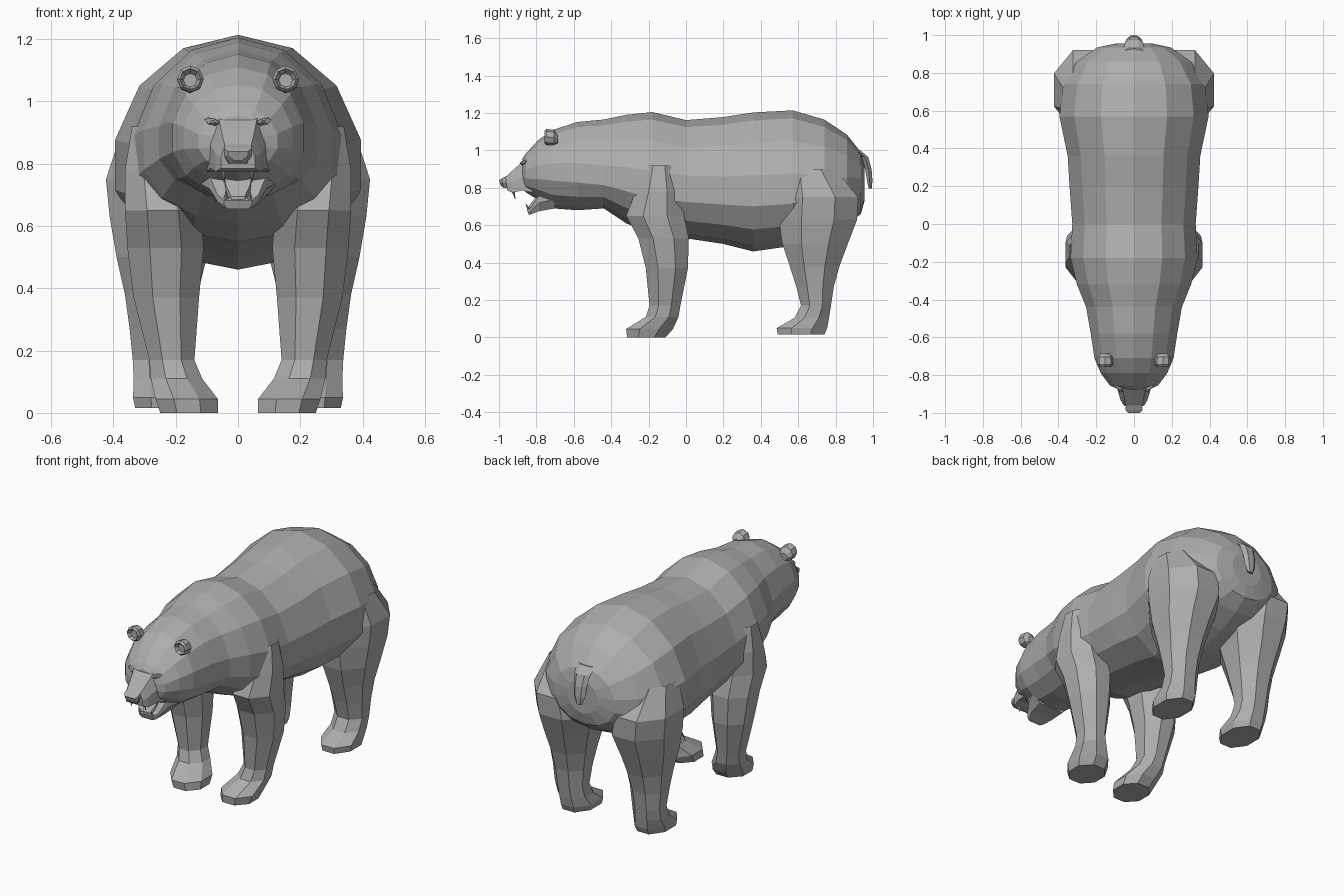
import bpy, bmesh, math
from mathutils import Vector, Matrix

fur = bpy.data.materials.new("grey_fur")
fur.diffuse_color = (0.42, 0.42, 0.42, 1)


def loft(name, rings, mirror=False, caps=(True, True)):
    """Skin a list of equal-length rings of points; optionally mirror over x."""
    bm = bmesh.new()
    loops = [[bm.verts.new(p) for p in r] for r in rings]
    n = len(loops[0])
    for a, b in zip(loops, loops[1:]):
        for i in range(n):
            j = (i + 1) % n
            bm.faces.new((a[i], a[j], b[j], b[i]))
    if caps[0]:
        bm.faces.new(loops[0][::-1])
    if caps[1]:
        bm.faces.new(loops[-1])
    if mirror:
        geo = bmesh.ops.duplicate(bm, geom=bm.verts[:] + bm.edges[:] + bm.faces[:])["geom"]
        for v in geo:
            if isinstance(v, bmesh.types.BMVert):
                v.co.x *= -1
    bmesh.ops.recalc_face_normals(bm, faces=bm.faces[:])
    mesh = bpy.data.meshes.new(name)
    bm.to_mesh(mesh)
    bm.free()
    mesh.materials.append(fur)
    ob = bpy.data.objects.new(name, mesh)
    bpy.context.collection.objects.link(ob)
    return ob


def body_ring(y, top, bot, w, mid, n=14, lean=0.0):
    """Egg-shaped upright section; lean pushes the top backwards."""
    pts = []
    for i in range(n):
        a = 2 * math.pi * i / n + math.pi / 2
        s = math.sin(a)
        z = mid + s * ((top - mid) if s > 0 else (mid - bot))
        pts.append((w * math.cos(a), y + lean * s, z))
    return pts


def leg_ring(z, x0, x1, y0, y1, tilt=0.0):
    """Flat octagon filling the given x and y range; tilt lifts the outer side."""
    k = 1 / math.cos(math.pi / 8)
    pts = []
    for i in range(8):
        a = math.pi / 8 + i * math.pi / 4
        c, s = math.cos(a) * k, math.sin(a) * k
        pts.append(((x0 + x1) / 2 + c * (x1 - x0) / 2,
                    (y0 + y1) / 2 + s * (y1 - y0) / 2, z + tilt * c))
    return pts


def box_ring(y, w_top, w_bot, top, bot, dy=0.0):
    """Six-sided muzzle section, dy shifts the lower edge along y."""
    m = (top + bot) / 2
    wm = max(w_top, w_bot)
    return [(-w_top, y, top), (w_top, y, top), (wm, y + dy / 2, m),
            (w_bot, y + dy, bot), (-w_bot, y + dy, bot), (-wm, y + dy / 2, m)]


# Torso, neck and head: y, top, bottom, half width, height of widest line
torso = [
    (-0.875, 0.955, 0.800, 0.085, 0.87), (-0.855, 0.985, 0.775, 0.13, 0.87),
    (-0.79, 1.055, 0.735, 0.18, 0.88), (-0.71, 1.11, 0.69, 0.215, 0.88),
    (-0.58, 1.152, 0.68, 0.235, 0.87), (-0.44, 1.165, 0.69, 0.26, 0.85),
    (-0.32, 1.19, 0.61, 0.31, 0.83), (-0.18, 1.205, 0.55, 0.345, 0.80),
    (0.0, 1.162, 0.53, 0.335, 0.78), (0.20, 1.178, 0.50, 0.35, 0.77),
    (0.36, 1.203, 0.46, 0.36, 0.77), (0.57, 1.214, 0.49, 0.405, 0.78),
    (0.74, 1.165, 0.54, 0.385, 0.78), (0.86, 1.085, 0.60, 0.31, 0.79),
    (0.935, 0.99, 0.66, 0.20, 0.81), (0.955, 0.92, 0.73, 0.10, 0.83),
]
loft("torso_and_head", [body_ring(*r) for r in torso])

# Front legs: z, inner x, outer x, front y, back y
front = [
    (0.0, 0.065, 0.25, -0.315, -0.11), (0.045, 0.065, 0.265, -0.32, -0.07),
    (0.11, 0.115, 0.28, -0.215, -0.04), (0.17, 0.14, 0.285, -0.195, -0.03),
    (0.37, 0.125, 0.335, -0.215, 0.01), (0.53, 0.11, 0.355, -0.255, 0.015),
    (0.65, 0.12, 0.363, -0.32, -0.01), (0.78, 0.16, 0.363, -0.27, -0.03),
    (0.92, 0.23, 0.34, -0.22, -0.07),
]
loft("front_legs", [leg_ring(*r) for r in front], True, (True, False))

# Hind legs
hind = [
    (0.015, 0.15, 0.33, 0.49, 0.74), (0.05, 0.14, 0.337, 0.485, 0.755),
    (0.105, 0.155, 0.335, 0.58, 0.765), (0.17, 0.16, 0.338, 0.615, 0.775),
    (0.27, 0.15, 0.348, 0.59, 0.79), (0.38, 0.13, 0.363, 0.555, 0.82),
    (0.50, 0.10, 0.39, 0.515, 0.865), (0.63, 0.06, 0.412, 0.495, 0.915),
    (0.75, 0.08, 0.424, 0.50, 0.92), (0.90, 0.20, 0.375, 0.53, 0.80),
]
loft("hind_legs", [leg_ring(*r) for r in hind], True, (True, False))

# Upper muzzle and nose
loft("muzzle", [
    box_ring(-0.82, 0.07, 0.10, 0.975, 0.775),
    box_ring(-0.875, 0.06, 0.088, 0.94, 0.785),
    box_ring(-0.93, 0.05, 0.072, 0.89, 0.775),
    box_ring(-0.965, 0.042, 0.055, 0.858, 0.785, 0.01),
])
loft("nose", [
    box_ring(-0.955, 0.042, 0.03, 0.865, 0.80),
    box_ring(-0.985, 0.045, 0.025, 0.85, 0.80, 0.01),
    box_ring(-1.0, 0.032, 0.015, 0.84, 0.812, 0.01),
])

# Open lower jaw: wide at the hinge, dropping to a narrow chin
loft("lower_jaw", [
    box_ring(-0.70, 0.13, 0.08, 0.79, 0.69),
    box_ring(-0.785, 0.092, 0.07, 0.765, 0.675),
    box_ring(-0.825, 0.066, 0.05, 0.70, 0.66),
    box_ring(-0.85, 0.045, 0.035, 0.682, 0.655, 0.01),
])
loft("tongue", [
    box_ring(-0.78, 0.045, 0.045, 0.785, 0.75),
    box_ring(-0.815, 0.04, 0.04, 0.735, 0.70),
    box_ring(-0.845, 0.022, 0.022, 0.695, 0.675),
])


def fang(name, x, y, z0, z1, dy):
    """Pair of four-sided pointed teeth."""
    base = [(x + 0.010 * c, y + 0.010 * s, z0) for c, s in ((1, 0), (0, 1), (-1, 0), (0, -1))]
    tip = [(x + (p[0] - x) * 0.1, y + dy + (p[1] - y) * 0.1, z1) for p in base]
    loft(name, [base, tip], True)


fang("upper_fangs", 0.045, -0.925, 0.785, 0.74, 0.012)
fang("lower_fangs", 0.038, -0.838, 0.68, 0.715, -0.018)

# Ears: cupped discs with a dished front
ear = []
for y, r, lift in ((-0.685, 0.022, -0.01), (-0.705, 0.042, 0), (-0.745, 0.043, 0.004),
                   (-0.757, 0.034, 0.004), (-0.737, 0.022, 0)):
    ear.append([(0.153 + r * math.cos(i * math.pi / 4), y,
                 1.068 + lift + r * math.sin(i * math.pi / 4)) for i in range(8)])
loft("ears", ear, True)

# Eyes: small slanted lens shapes under the brow
eye = []
for y, k in ((-0.85, 1.0), (-0.872, 0.9), (-0.88, 0.35)):
    eye.append([(0.083 + k * 0.026 * math.cos(i * math.pi / 3), y + 0.012 * math.cos(i * math.pi / 3),
                 0.935 + k * (0.013 * math.sin(i * math.pi / 3) + 0.006 * math.cos(i * math.pi / 3)))
                for i in range(6)])
loft("eyes", eye, True)

# Short tail hanging against the rump
tail = []
for y, z, w, d in ((0.915, 1.0, 0.055, 0.02), (0.955, 0.965, 0.05, 0.022), (0.975, 0.90, 0.042, 0.02),
                   (0.982, 0.84, 0.036, 0.017), (0.985, 0.795, 0.018, 0.01)):
    tail.append([(w * math.cos(i * math.pi / 3), y + d * math.sin(i * math.pi / 3), z) for i in range(6)])
loft("tail", tail)
